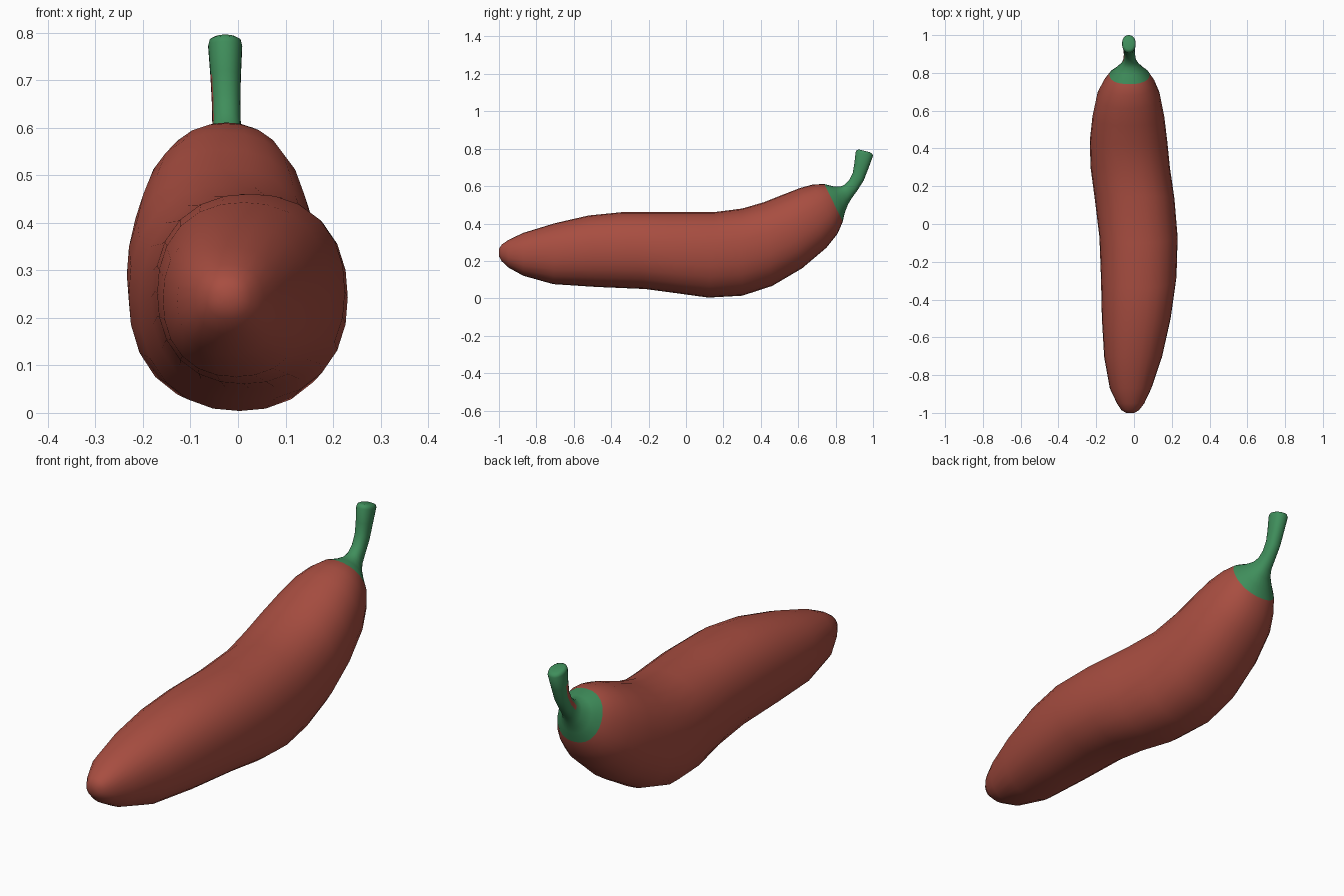
import bpy, bmesh, math

SIDES = 24

def material(name, rgb):
    m = bpy.data.materials.new(name)
    m.diffuse_color = (*rgb, 1.0)
    return m

red = material("pepper red", (0.39, 0.075, 0.052))
green = material("stem green", (0.05, 0.27, 0.105))

# Tilted cross-sections: top y, top z, bottom y, bottom z, centre x, half width
fruit = [
    (-1.0, .265, -1.0, .225, -.02, .022),
    (-.985, .288, -.985, .198, -.02, .047),
    (-.95, .312, -.95, .165, -.018, .072),
    (-.87, .350, -.87, .121, -.018, .110),
    (-.70, .402, -.71, .076, -.005, .153),
    (-.52, .443, -.48, .061, .012, .182),
    (-.34, .461, -.22, .050, .025, .200),
    (-.10, .461, -.04, .026, .024, .207),
    (.15, .461, .12, .004, .003, .211),
    (.30, .480, .30, .014, -.020, .210),
    (.42, .515, .46, .066, -.029, .205),
    (.52, .555, .62, .160, -.030, .190),
    (.61, .590, .75, .270, -.029, .167),
    (.68, .609, .81, .345, -.026, .136),
    (.74, .611, .838, .410, -.024, .106),
]
stem = [
    (.79, .598, .848, .455, -.023, .074),
    (.825, .597, .865, .500, -.022, .047),
    (.848, .608, .885, .534, -.023, .034),
    (.874, .634, .915, .575, -.024, .030),
    (.892, .672, .950, .630, -.025, .030),
    (.900, .720, .975, .694, -.026, .032),
    (.907, .782, 1.0, .762, -.027, .036),
    (.913, .793, .995, .774, -.027, .033),
    (.925, .796, .983, .781, -.027, .024),
]

# One continuous skin through all sections
bm = bmesh.new()
rings = []
for ty, tz, by, bz, cx, hw in fruit + stem:
    ring = []
    for i in range(SIDES):
        a = 2 * math.pi * i / SIDES
        c, s = math.cos(a), math.sin(a)
        n = 2.25                       # slightly squared ellipse
        r = (abs(c) ** n + abs(s) ** n) ** (-1 / n)
        t = (1 + r * s) / 2
        ring.append(bm.verts.new((cx + hw * r * c, by + (ty - by) * t, bz + (tz - bz) * t)))
    rings.append(ring)

for k in range(len(rings) - 1):
    for i in range(SIDES):
        j = (i + 1) % SIDES
        f = bm.faces.new((rings[k][i], rings[k][j], rings[k + 1][j], rings[k + 1][i]))
        # calyx and stem are green, with a thin red streak on the stem's left side
        streak = len(fruit) + 2 <= k <= len(fruit) + 4 and i in (10, 11)
        f.material_index = 1 if k >= len(fruit) - 1 and not streak else 0
bm.faces.new(rings[0])
bm.faces.new(rings[-1]).material_index = 1
bmesh.ops.recalc_face_normals(bm, faces=bm.faces)

mesh = bpy.data.meshes.new("pepper")
bm.to_mesh(mesh)
bm.free()
mesh.materials.append(red)
mesh.materials.append(green)
for p in mesh.polygons:
    p.use_smooth = True
pepper = bpy.data.objects.new("pepper", mesh)
bpy.context.collection.objects.link(pepper)
